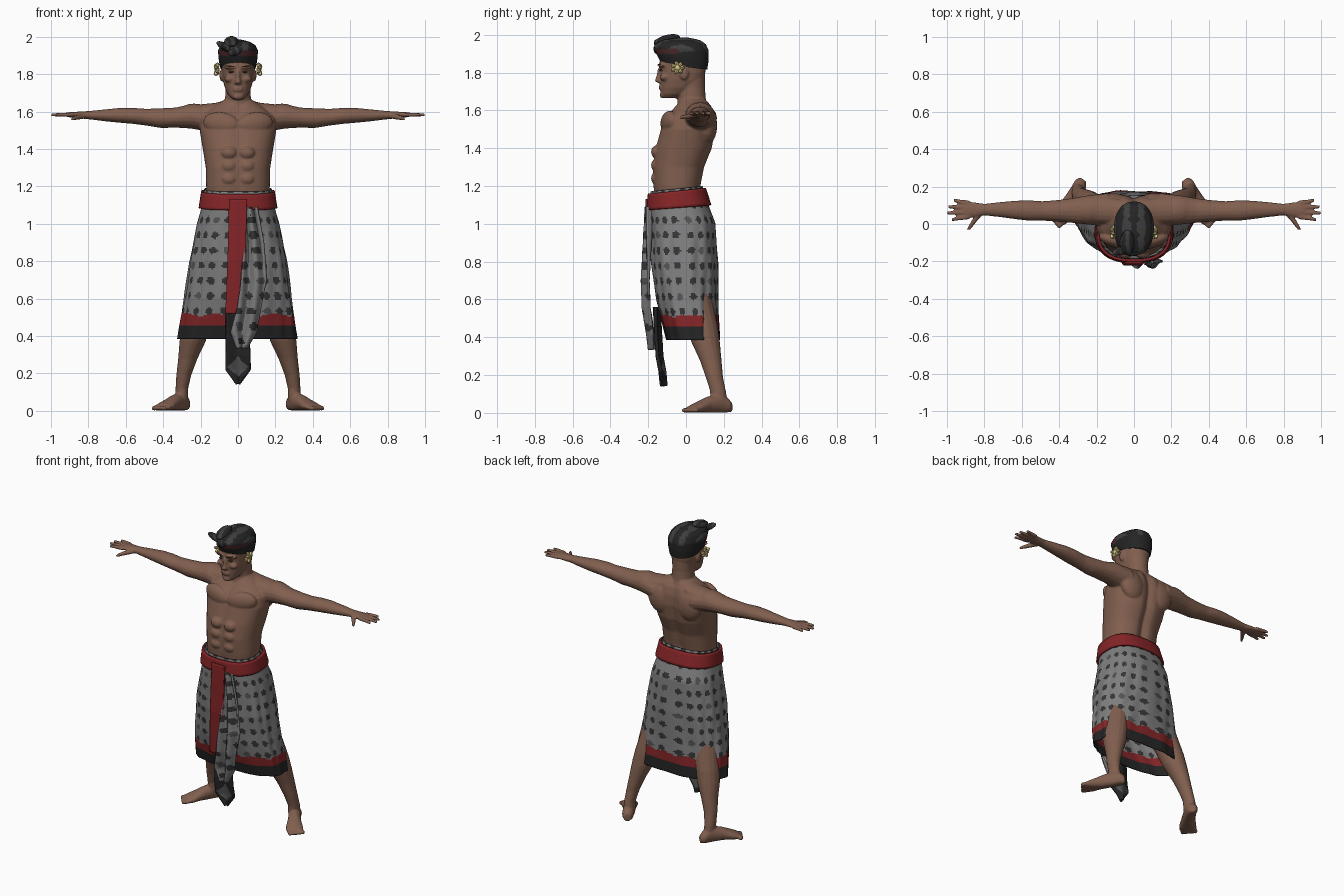
import bpy, bmesh, math, random
from mathutils import Vector, Matrix, Euler

random.seed(4)
if "Cube" in bpy.data.objects:
    bpy.data.objects.remove(bpy.data.objects["Cube"])


def material(name, r, g, b):
    m = bpy.data.materials.new(name)
    m.use_nodes = True
    m.diffuse_color = (r, g, b, 1)
    m.node_tree.nodes["Principled BSDF"].inputs["Base Color"].default_value = (r, g, b, 1)
    return m


SKIN = material("brown skin", .22, .115, .078)
BROW = material("dark brown", .08, .04, .028)
RED = material("red cloth", .23, .018, .02)
GREY = material("grey cloth", .21, .21, .21)
SPOT = material("dark spots", .035, .035, .036)
MID = material("mid grey spots", .085, .085, .085)
BLACK = material("black cloth", .018, .018, .019)
STRIPE = material("headcloth stripe", .05, .048, .048)
MAROON = material("maroon cloth", .07, .02, .022)
YELLOW = material("yellow petals", .72, .58, .24)


def table(rows, t):
    """Smoothly interpolate rows keyed by their first value."""
    rows = sorted(rows)
    t = min(max(t, rows[0][0]), rows[-1][0])
    for a, b in zip(rows, rows[1:]):
        if t <= b[0]:
            k = (t - a[0]) / (b[0] - a[0])
            return [p + (q - p) * k for p, q in zip(a[1:], b[1:])]


def oval(z, rx, yf, yb, n=32, p=2.0):
    """Horizontal superellipse from front yf to back yb."""
    pts = []
    for i in range(n):
        a = math.tau * i / n - math.pi / 2
        c, s = math.cos(a), math.sin(a)
        x = rx * math.copysign(abs(c) ** (2 / p), c)
        y = (yf + yb) / 2 + (yb - yf) / 2 * math.copysign(abs(s) ** (2 / p), s)
        pts.append(Vector((x, y, z)))
    return pts


def loft(bm, rings, cap=True):
    vs = [[bm.verts.new(p) for p in ring] for ring in rings]
    n = len(vs[0])
    for lo, hi in zip(vs, vs[1:]):
        for i in range(n):
            bm.faces.new((lo[i], lo[(i + 1) % n], hi[(i + 1) % n], hi[i]))
    if cap:
        bm.faces.new(vs[0][::-1])
        bm.faces.new(vs[-1])


def limb(bm, side, u, v, sections, n=16):
    """Tube of ellipses in the plane u, v; sections are x, y, z, radius u, radius v."""
    rings = []
    for x, y, z, ru, rv in sections:
        ring = [Vector((x, y, z)) + Vector(u) * ru * math.cos(math.tau * i / n)
                + Vector(v) * rv * math.sin(math.tau * i / n) for i in range(n)]
        rings.append([Vector((p.x * side, p.y, max(p.z, .003))) for p in ring])
    loft(bm, rings)


def ball(bm, centre, radii, rot=(0, 0, 0), seg=20):
    m = Matrix.Translation(centre) @ Euler(rot).to_matrix().to_4x4() @ Matrix.Diagonal((*radii, 1))
    bmesh.ops.create_uvsphere(bm, u_segments=seg, v_segments=seg // 2, radius=1, matrix=m)


def finish(name, bm, mats, rule=None, thick=0, angle=60):
    bmesh.ops.recalc_face_normals(bm, faces=bm.faces)
    if rule:
        for f in bm.faces:
            f.material_index = mats.index(rule(f.calc_center_median()))
    me = bpy.data.meshes.new(name)
    bm.to_mesh(me)
    bm.free()
    for m in mats:
        me.materials.append(m)
    ob = bpy.data.objects.new(name, me)
    bpy.context.collection.objects.link(ob)
    if thick:
        mod = ob.modifiers.new("Thickness", "SOLIDIFY")
        mod.thickness, mod.offset = thick, 0
    bpy.ops.object.select_all(action="DESELECT")
    bpy.context.view_layer.objects.active = ob
    ob.select_set(True)
    bpy.ops.object.shade_smooth_by_angle(angle=math.radians(angle))
    return ob


X, Y, Z = (1, 0, 0), (0, 1, 0), (0, 0, 1)

# Body: torso with spine groove, neck and head
bm = bmesh.new()
TORSO = [(1.1, .165, -.165, .075), (1.2, .17, -.175, .08), (1.3, .172, -.178, .1), (1.4, .188, -.163, .14),
         (1.5, .205, -.135, .157), (1.57, .2, -.105, .155), (1.62, .14, -.06, .14), (1.66, .08, -.03, .11)]
rings = []
for i in range(29):
    z = 1.1 + .02 * i
    ring = oval(z, *table(TORSO, z), n=64, p=2.4)
    for p in ring:
        dent = math.exp(-(p.x / .028) ** 2)
        p.y += .009 * dent if p.y < 0 else -.022 * dent
    rings.append(ring)
loft(bm, rings)
loft(bm, [oval(1.58, .085, -.05, .13), oval(1.66, .07, -.045, .105), oval(1.72, .066, -.045, .1),
          oval(1.82, .07, -.04, .1)])
HEAD = [(1.665, .028, -.122, -.05), (1.685, .05, -.133, 0), (1.72, .068, -.134, .05), (1.76, .079, -.137, .09),
        (1.8, .084, -.137, .102), (1.86, .088, -.14, .105), (1.92, .07, -.11, .08)]
loft(bm, [oval(z, *r, p=2.3) for z, *r in HEAD])
# Nose, lips, chin
limb(bm, 1, X, Y, [(0, -.13, 1.745, .018, .018), (0, -.145, 1.755, .019, .021), (0, -.143, 1.78, .011, .014),
                   (0, -.137, 1.825, .01, .011)])
for z in (1.714, 1.726):
    ball(bm, (0, -.133, z), (.027, .011, .007))
ball(bm, (0, -.122, 1.68), (.028, .017, .017))

for s in (1, -1):
    # Face and muscle masses
    ball(bm, (s * .04, -.129, 1.838), (.036, .018, .011), (0, 0, s * .25))
    ball(bm, (s * .045, -.112, 1.775), (.028, .026, .02))
    ball(bm, (s * .087, -.01, 1.795), (.012, .024, .034))
    ball(bm, (s * .09, -.088, 1.535), (.1, .042, .062), (0, s * -.15, s * .25))
    ball(bm, (s * .11, .115, 1.52), (.085, .05, .1), (0, s * .25, 0))
    ball(bm, (s * .235, .075, 1.575), (.1, .078, .068))
    for z in (1.24, 1.31, 1.38):
        ball(bm, (s * .048, -.155, z), (.042, .03, .034))
    limb(bm, s, Y, Z, [(.03, .06, 1.63, .06, .04), (.12, .07, 1.602, .07, .045), (.24, .075, 1.585, .07, .05)])
    # Arm
    limb(bm, s, Y, Z, [(.14, .075, 1.56, .09, .07), (.25, .075, 1.575, .078, .066), (.33, .072, 1.568, .066, .054),
                       (.41, .07, 1.565, .058, .053), (.49, .07, 1.57, .052, .045), (.56, .072, 1.577, .055, .043),
                       (.63, .075, 1.58, .05, .04), (.71, .077, 1.58, .041, .032), (.8, .077, 1.581, .031, .022),
                       (.85, .076, 1.582, .04, .018), (.9, .076, 1.583, .044, .014), (.92, .076, 1.583, .036, .01)])
    # Fingers and thumb
    for k, tip in enumerate((.975, 1.0, .995, .965)):
        y, spread = .038 + .025 * k, .005 * (k - 1.5)
        limb(bm, s, Y, Z, [(.88, y, 1.583, .013, .012), (.94, y + spread, 1.584, .012, .011),
                           (tip, y + 2 * spread, 1.582, .009, .008)], 10)
    limb(bm, s, X, Z, [(.82, .06, 1.577, .02, .015), (.855, .015, 1.57, .016, .014), (.885, -.03, 1.562, .01, .01)], 10)
    # Leg
    limb(bm, s, X, Y, [(.11, -.03, .95, .09, .11), (.17, .03, .65, .09, .1), (.225, .085, .45, .076, .085),
                       (.243, .105, .37, .07, .075), (.268, .13, .28, .052, .058), (.29, .15, .19, .04, .046),
                       (.3, .168, .12, .034, .042), (.3, .175, .06, .034, .045)])
    # Foot and toes
    limb(bm, s, (.81, .58, 0), Z, [(.272, .238, .03, .02, .025), (.285, .215, .04, .036, .042),
                                   (.305, .175, .05, .038, .055), (.345, .11, .042, .042, .042),
                                   (.385, .055, .026, .054, .028), (.41, .025, .018, .052, .018)])
    for k in range(5):
        ball(bm, (s * (.392 + .014 * k), -.003 + .014 * k, .014), (.013, .026 - .002 * k, .013), (0, 0, s * .62), 12)
body = finish("body", bm, [SKIN])
mod = body.modifiers.new("Blend", "REMESH")
mod.mode, mod.voxel_size, mod.use_smooth_shade = "VOXEL", .006, True
mod = body.modifiers.new("Soften", "SMOOTH")
mod.factor, mod.iterations = .5, 3

# Brows and eyes
bm = bmesh.new()
for s in (1, -1):
    ball(bm, (s * .04, -.143, 1.842), (.027, .006, .004), (0, s * -.1, s * .3), 12)
    ball(bm, (s * .037, -.134, 1.812), (.016, .006, .005), (0, 0, s * .3), 12)
finish("brows_and_eyes", bm, [BROW])

# Wrapped skirt: folds, spots and a two-colour hem
SKIRT = [(.385, .315, -.1, .175), (.5, .3, -.13, .17), (.6, .283, -.155, .166), (.8, .256, -.182, .165),
         (1.0, .217, -.19, .152), (1.08, .195, -.193, .12), (1.19, .178, -.184, .085)]
COLS, STEP, FIRST = 20, .081, .615


def wrap_ring(z, grow=0, n=160):
    rx, yf, yb = table(SKIRT, z)
    ring = oval(z, rx + grow, yf - grow, yb + grow, n, 2.5)
    for i, p in enumerate(ring):
        a = math.tau * i / n
        fold = .006 * math.sin(9 * a + 7 * z) + .004 * math.sin(17 * a - 11 * z)
        fade = min(1, max(0, (1.1 - z) * 4))
        p.x *= 1 + fold * fade * 2.5
        p.y *= 1 + fold * fade * 2.5
        p.z += .1 * p.y * min(1, max(0, (z - .9) * 4))
    return ring


def spotted(u, z):
    """Ragged oval spots on a grid; u counts columns."""
    row = round((z - FIRST) / STEP)
    du, dz = (u - round(u)) * .09, z - FIRST - row * STEP
    if (du / .027) ** 2 + (dz / .019) ** 2 < 1 + random.uniform(-.25, .25):
        return MID if (3 * round(u) + 5 * row) % 7 == 0 else SPOT
    return GREY


def skirt_colour(c):
    if c.z < .455:
        return BLACK
    if c.z < .515 + .006 * math.sin(40 * c.x):
        return RED
    rx, yf, yb = table(SKIRT, c.z)
    ex, ey = c.x / rx, (c.y - (yf + yb) / 2) / (yb - yf) * 2
    angle = math.atan2(math.copysign(abs(ey) ** 1.25, ey), math.copysign(abs(ex) ** 1.25, ex))
    return spotted(angle / math.tau * COLS + .5, c.z)


bm = bmesh.new()
loft(bm, [wrap_ring(.385 + .00805 * i) for i in range(101)], cap=False)
finish("wrapped_skirt", bm, [GREY, SPOT, MID, RED, BLACK], skirt_colour, .006)

# Waist belt
bm = bmesh.new()
loft(bm, [wrap_ring(1.088 + .015 * i, .01) for i in range(7)], cap=False)
finish("waist_belt", bm, [RED], thick=.014)


def strip(name, rows, mats, rule=None, fold=0, waves=1, thick=.012):
    """Hanging cloth; rows are height, centre x, half width, y."""
    bm = bmesh.new()
    top, low, nz, nx = rows[0][0], rows[-1][0], 70, 20
    grid = []
    for i in range(nz + 1):
        z = top + (low - top) * i / nz
        xc, hw, y = table(rows, z)
        grid.append([bm.verts.new((xc + hw * k, y + fold * math.sin(waves * math.pi * k + 5 * z), z))
                     for k in (2 * j / nx - 1 for j in range(nx + 1))])
    for a, b in zip(grid, grid[1:]):
        for j in range(nx):
            bm.faces.new((a[j], a[j + 1], b[j + 1], b[j]))
    return finish(name, bm, mats, rule, thick)


# Hanging front cloths
strip("front_sash", [(1.13, 0, .048, -.208), (.8, -.008, .048, -.216), (.52, -.02, .048, -.2)], [RED])
strip("pointed_lappet", [(.56, 0, .06, -.155), (.3, 0, .066, -.14), (.22, 0, .066, -.125), (.145, 0, .003, -.118)],
      [BLACK, MID], lambda c: MID if abs(c.x) / .058 + abs(c.z - .235) / .06 < 1 else BLACK, .012, 1, .018)
strip("draped_cloth_end", [(1.09, .065, .035, -.195), (.9, .085, .05, -.205), (.7, .085, .068, -.216),
                           (.55, .06, .062, -.21), (.42, .03, .066, -.188), (.335, .02, .025, -.178)],
      [GREY, SPOT, MID], lambda c: spotted(c.x / .075 + c.z * 2, c.z), .018, 1.6)

# Headcloth: tilted striped dome
CAP = [(0, .094, -.135, .112), (.3, .104, -.155, .12), (.6, .107, -.168, .12), (.8, .092, -.15, .104),
       (.93, .06, -.11, .07), (1, .015, -.04, .01)]


def cap_colour(c):
    if c.y < -.04 and 1.9 < c.z < 1.925:
        return MAROON
    return STRIPE if c.z > 1.91 and .022 < abs(c.x) % .075 < .055 else BLACK


bm = bmesh.new()
rings = []
for i in range(25):
    t = i / 24
    ring = oval(1.84 + .145 * t, *table(CAP, t), n=64, p=2.2)
    for p in ring:
        p.z -= .13 * (p.y + .02) * (1 - t) + (.008 if p.y > 0 else 0) * (1 - t)
    rings.append(ring)
loft(bm, rings)
finish("headcloth", bm, [BLACK, STRIPE, MAROON], cap_colour)

# Folded knot of the headcloth
bm = bmesh.new()
ball(bm, (-.035, -.1, 1.972), (.04, .07, .027), (.25, 0, 0))
ball(bm, (-.068, -.142, 1.945), (.055, .025, .02), (0, .5, .3))
ball(bm, (-.01, -.152, 1.925), (.045, .02, .024), (0, -.4, 0))
finish("headcloth_knot", bm, [BLACK, STRIPE], lambda c: STRIPE if math.sin(150 * c.x + 60 * c.z) > .1 else BLACK)

# Flowers over the ears
bm = bmesh.new()
for s in (1, -1):
    ball(bm, (s * .112, -.045, 1.826), (.014, .018, .018), seg=10)
    for k in range(7):
        a = math.tau * k / 7
        ball(bm, (s * (.11 + .008 * (k % 2)), -.045 + .024 * math.cos(a), 1.826 + .022 * math.sin(a)),
             (.012, .015, .011), (a, 0, 0), 8)
finish("ear_flowers", bm, [YELLOW], angle=30)
